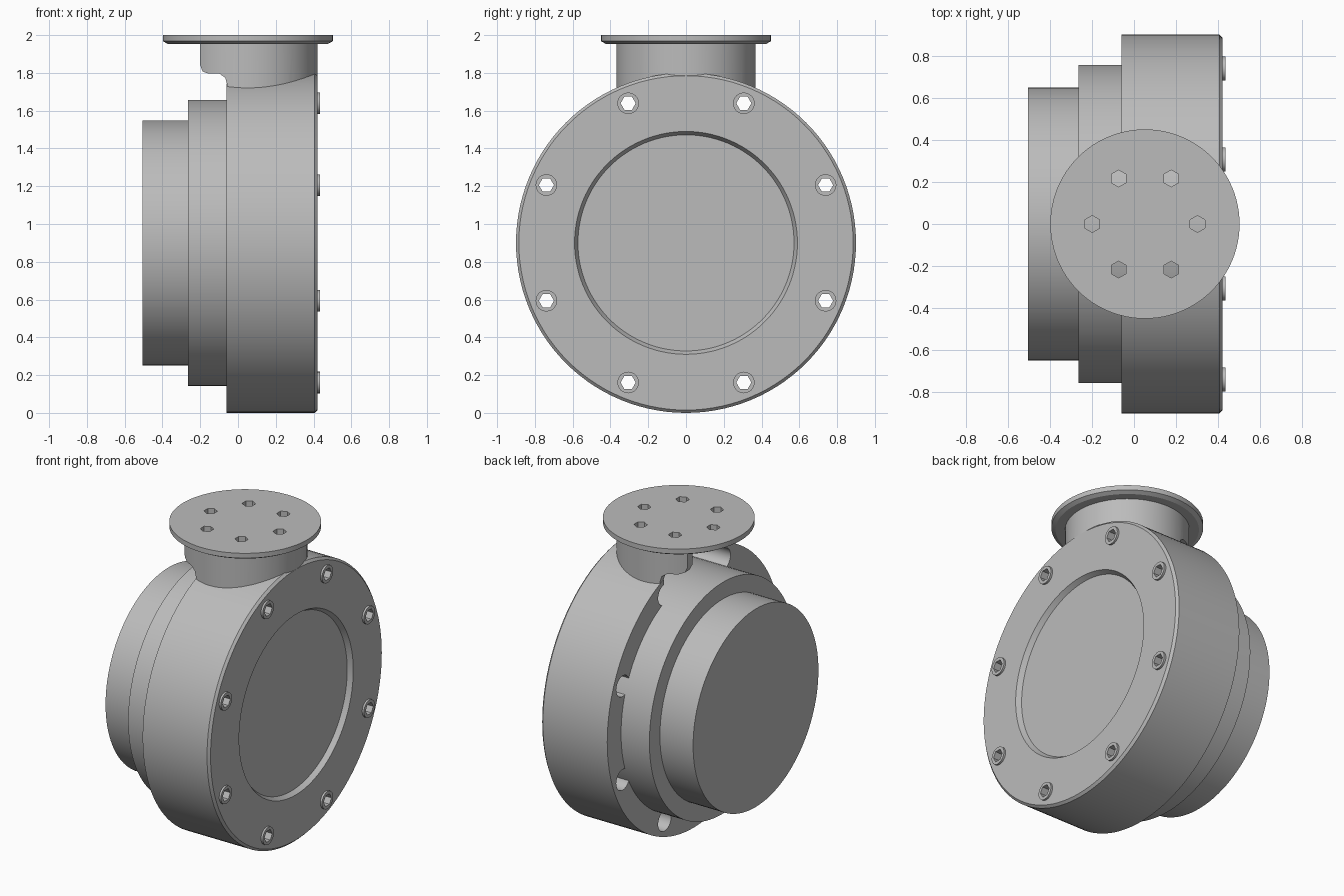
import bpy, bmesh, math
from mathutils import Vector, Matrix

cube = bpy.data.objects.get("Cube")
if cube:
    bpy.data.objects.remove(cube, do_unlink=True)

CZ = 0.9            # height of the drum axis
NECK_X = 0.052      # neck axis
BOLT_R = 0.8        # bolt circle of the drum

grey = bpy.data.materials.new("cast_grey")
grey.use_nodes = True
colour = (0.5, 0.5, 0.5, 1)
grey.diffuse_color = colour
grey.node_tree.nodes["Principled BSDF"].inputs["Base Color"].default_value = colour


def finish(name, bm):
    bmesh.ops.recalc_face_normals(bm, faces=bm.faces)
    mesh = bpy.data.meshes.new(name)
    bm.to_mesh(mesh)
    bm.free()
    mesh.materials.append(grey)
    obj = bpy.data.objects.new(name, mesh)
    bpy.context.scene.collection.objects.link(obj)
    return obj


def lathe(name, profile, axis, steps=112):
    """Spin (position, radius) points about the drum axis or the neck axis."""
    bm = bmesh.new()
    if axis == 'X':
        cent, direction = Vector((0, 0, CZ)), Vector((1, 0, 0))
        pts = [(t, 0, CZ + r) for t, r in profile]
    else:
        cent, direction = Vector((NECK_X, 0, 0)), Vector((0, 0, 1))
        pts = [(NECK_X + r, 0, t) for t, r in profile]
    vs = [bm.verts.new(p) for p in pts]
    es = [bm.edges.new(pair) for pair in zip(vs, vs[1:])]
    bmesh.ops.spin(bm, geom=vs + es, cent=cent, axis=direction,
                   angle=math.tau, steps=steps, use_duplicate=False)
    bmesh.ops.remove_doubles(bm, verts=bm.verts, dist=0.0001)
    return finish(name, bm)


def pins(name, places, axis, radius, start, end, sides):
    """A set of parallel prisms, for bosses and hole cutters."""
    bm = bmesh.new()
    turn = Matrix.Rotation(math.pi / 2, 4, 'Y') if axis == 'X' else Matrix()
    for a, b in places:
        mid = (start + end) / 2
        loc = (mid, a, b) if axis == 'X' else (a, b, mid)
        bmesh.ops.create_cone(bm, cap_ends=True, segments=sides, radius1=radius,
                              radius2=radius, depth=end - start,
                              matrix=Matrix.Translation(loc) @ turn)
    return finish(name, bm)


def boolean(obj, tool, operation='DIFFERENCE'):
    mod = obj.modifiers.new("cut", 'BOOLEAN')
    mod.object, mod.operation, mod.solver = tool, operation, 'EXACT'
    bpy.context.view_layer.update()
    graph = bpy.context.evaluated_depsgraph_get()
    mesh = bpy.data.meshes.new_from_object(obj.evaluated_get(graph))
    obj.modifiers.clear()
    obj.data = mesh


def ring(count, radius, offset, cx, cy):
    angles = [offset + math.tau * i / count for i in range(count)]
    return [(cx + radius * math.cos(a), cy + radius * math.sin(a)) for a in angles]


# Main drum: chamfered front rim, shallow round recess, hollow at the back
drum = lathe("drum_housing", [(0.39, 0), (0.39, 0.572), (0.421, 0.59), (0.421, 0.885),
                              (0.406, 0.9), (-0.06, 0.9), (-0.06, 0.752),
                              (0.37, 0.752), (0.37, 0)], 'X')

# Stepped rear body
lathe("middle_step", [(-0.265, 0), (-0.265, 0.757), (0.38, 0.757), (0.38, 0)], 'X')
lathe("rear_cap", [(-0.505, 0), (-0.505, 0.648), (-0.25, 0.648), (-0.25, 0)], 'X')

# Neck, cut back behind with a rounded step, then joined to the drum
neck = lathe("neck", [(1.6, 0), (1.6, 0.369), (1.97, 0.369), (1.97, 0)], 'Z', 80)
outline = [(-0.6, 1.4), (-0.058, 1.4), (-0.058, 1.74), (-0.068, 1.775), (-0.1, 1.797),
           (-0.16, 1.797), (-0.188, 1.808), (-0.2, 1.84), (-0.2, 2.1), (-0.6, 2.1)]
bm = bmesh.new()
face = bm.faces.new([bm.verts.new((x, -0.7, z)) for x, z in outline])
side = bmesh.ops.extrude_face_region(bm, geom=[face])["geom"]
bmesh.ops.translate(bm, vec=(0, 1.4, 0),
                    verts=[v for v in side if isinstance(v, bmesh.types.BMVert)])
clearance = finish("clearance_cutter", bm)
boolean(neck, clearance)
boolean(drum, neck, 'UNION')

# Open bore inside the neck
bore = pins("bore_cutter", [(NECK_X, 0)], 'Z', 0.335, 1.58, 2.1, 64)
boolean(drum, bore)

# Bolt holes, rear pockets and raised bosses around the drum
bolts = ring(8, BOLT_R, math.pi / 8, 0, CZ)
holes = pins("bolt_hole_cutter", bolts, 'X', 0.04, -0.3, 0.6, 6)
pockets = pins("pocket_cutter", bolts, 'X', 0.068, -0.2, 0.3, 24)
bosses = pins("bolt_bosses", bolts, 'X', 0.057, 0.41, 0.434, 24)
boolean(drum, pockets)
boolean(drum, holes)
boolean(bosses, holes)

# Top flange with six holes
flange = lathe("top_flange", [(2.0, 0), (2.0, 0.45), (1.968, 0.45), (1.954, 0.425),
                              (1.954, 0)], 'Z', 96)
flange_holes = pins("flange_hole_cutter", ring(6, 0.25, 0, NECK_X, 0),
                    'Z', 0.04, 1.8, 2.2, 6)
boolean(flange, flange_holes)

# Remove helpers and set shading
for tool in (neck, clearance, bore, holes, pockets, flange_holes):
    bpy.data.objects.remove(tool, do_unlink=True)
for obj in bpy.context.scene.objects:
    if obj.type == 'MESH' and grey.name in obj.data.materials:
        obj.data.shade_smooth()
        obj.data.set_sharp_from_angle(angle=math.radians(28))
